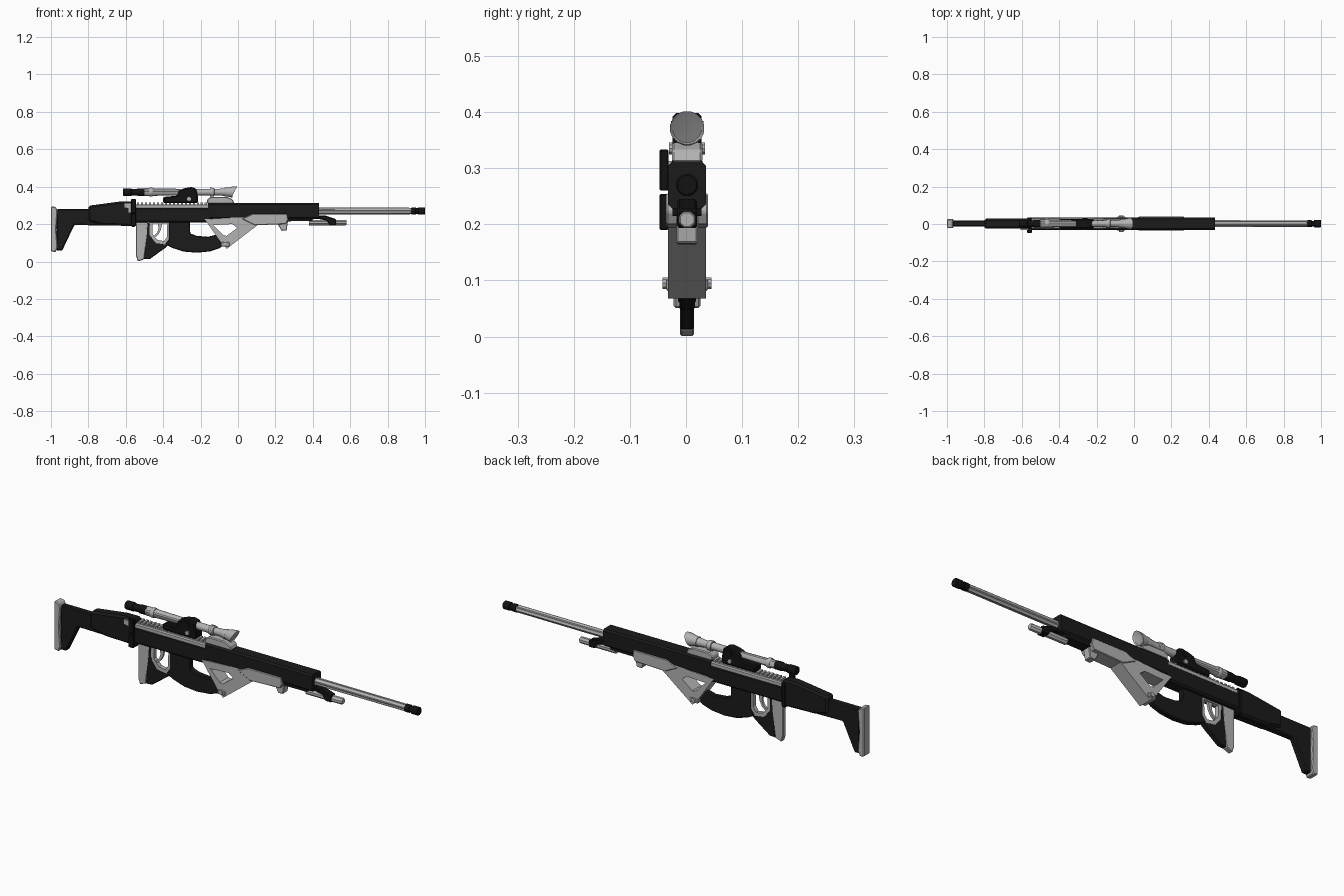
import bpy, bmesh, math

if "Cube" in bpy.data.objects:
    bpy.data.objects.remove(bpy.data.objects["Cube"])

def material(name, v):
    m = bpy.data.materials.new(name)
    m.diffuse_color = (v, v, v, 1)
    m.use_nodes = True
    m.node_tree.nodes["Principled BSDF"].inputs["Base Color"].default_value = m.diffuse_color
    return m

LIGHT = material("light grey", 0.45)
DARK = material("charcoal", 0.011)
BLACK = material("black", 0.006)
YC = 0.002  # centre plane of the body

def finish(name, bm, mat, bevel=0, smooth=False):
    bmesh.ops.recalc_face_normals(bm, faces=bm.faces)
    me = bpy.data.meshes.new(name)
    bm.to_mesh(me)
    bm.free()
    me.materials.append(mat)
    ob = bpy.data.objects.new(name, me)
    bpy.context.collection.objects.link(ob)
    if bevel:
        b = ob.modifiers.new("bevel", 'BEVEL')
        b.width, b.segments, b.limit_method = bevel, 1, 'ANGLE'
        b.angle_limit = math.radians(40)
    if smooth:
        bpy.context.view_layer.objects.active = ob
        ob.select_set(True)
        bpy.ops.object.shade_smooth_by_angle(angle=math.radians(35))
        ob.select_set(False)
    return ob

def loft(name, loops, mat, bevel=0, smooth=False, closed=False):
    """Skin matching loops; cap the ends unless the loops form a ring."""
    bm = bmesh.new()
    vs = [[bm.verts.new(p) for p in lp] for lp in loops]
    n = len(vs[0])
    pairs = list(zip(vs, vs[1:])) + ([(vs[-1], vs[0])] if closed else [])
    for a, b in pairs:
        for i in range(n):
            j = (i + 1) % n
            bm.faces.new((a[i], a[j], b[j], b[i]))
    if not closed:
        bm.faces.new(vs[0])
        bm.faces.new(vs[-1])
    return finish(name, bm, mat, bevel, smooth)

def prism(name, pts, hw, mat, bevel=0, yc=YC):
    """Side outline in x, z given thickness in y."""
    return loft(name, [[(x, yc + s * hw, z) for x, z in pts] for s in (-1, 1)], mat, bevel)

def box(name, x0, x1, z0, z1, hw, mat, bevel=0, yc=YC):
    return prism(name, [(x0, z0), (x1, z0), (x1, z1), (x0, z1)], hw, mat, bevel, yc)

def frame(name, outer, inner, hw, mat):
    """Side outline with an open window."""
    return loft(name, [[(x, YC + s * hw, z) for x, z in pts]
                       for pts, s in ((outer, -1), (outer, 1), (inner, 1), (inner, -1))],
                mat, closed=True)

def tube(name, prof, z, mat, sides=16, flute=1.0, slant=0):
    """Turned part along x from (x, radius) pairs; flute shrinks alternate corners."""
    loops = []
    for k, (x, r) in enumerate(prof):
        lp = []
        for i in range(sides):
            a = 2 * math.pi * (i + .5) / sides
            q = r * (flute if i % 4 in (0, 1) else 1)
            dx = slant * math.sin(a) if k >= len(prof) - 2 else 0
            lp.append((x + dx, YC + q * math.cos(a), z + q * math.sin(a)))
        loops.append(lp)
    return loft(name, loops, mat, smooth=flute == 1.0)

def pin(name, x, z, r, y0, y1, mat, sides=10):
    return loft(name, [[(x + r * math.cos(2 * math.pi * i / sides), y,
                         z + r * math.sin(2 * math.pi * i / sides)) for i in range(sides)]
                       for y in (y0, y1)], mat)

def shell(name, x0, x1, z0, z1, hw, c, mat):
    """Chamfered long housing."""
    sec = [(-hw + c, z0), (hw - c, z0), (hw, z0 + c), (hw, z1 - c),
           (hw - c, z1), (-hw + c, z1), (-hw, z1 - c), (-hw, z0 + c)]
    return loft(name, [[(x, YC + y, z) for y, z in sec] for x in (x0, x1)], mat)

# Shoulder stock
prism("butt_pad", [(-1, .055), (-.975, .05), (-.965, .075), (-.972, .17), (-.965, .275),
                   (-.975, .292), (-1, .295)], .024, LIGHT, .004)
prism("stock", [(-.97, .28), (-.55, .28), (-.55, .19), (-.875, .195), (-.94, .058),
                (-.97, .058)], .016, DARK, .005)
prism("cheek_rest", [(-.80, .298), (-.62, .322), (-.55, .322), (-.55, .19), (-.72, .195),
                     (-.80, .215)], .027, DARK, .009)
box("stock_hinge", -.575, -.545, .185, .312, .033, BLACK, .008)
for z0, z1 in ((.19, .254), (.26, .333)):
    box("hinge_plate", -.572, -.545, z0, z1, .008, BLACK, .002, -.039)
prism("stock_latch", [(-.608, .313), (-.565, .313), (-.565, .262), (-.585, .262), (-.585, .285),
                      (-.608, .29)], .005, LIGHT, 0, -.028)

# Receiver, rail and handguard
shell("receiver", -.55, -.15, .208, .29, .033, .008, DARK)
shell("upper_receiver", -.548, -.16, .28, .306, .029, .005, LIGHT)
for i in range(18):
    x = -.54 + i * .0213
    box("rail_tooth", x, x + .012, .305, .316, .019, LIGHT)
shell("handguard", -.16, .432, .228, .312, .034, .008, DARK)
prism("handguard_keel", [(-.16, .235), (.405, .235), (.395, .216), (-.16, .212)], .026, DARK)

# Barrel and lower tube
tube("barrel", [(.42, .0185), (.93, .0175)], .27, LIGHT, 24, .84)
tube("muzzle", [(.925, .014), (.928, .019), (.95, .019), (.952, .015), (.962, .015),
                (.964, .02), (.997, .02), (1, .017)], .27, BLACK)
tube("lower_tube", [(.38, .016), (.575, .016), (.58, .013)], .208, LIGHT, 8)
prism("tube_clamp", [(.43, .245), (.47, .245), (.525, .226), (.525, .193), (.49, .193),
                     (.475, .218), (.43, .228)], .018, BLACK, .004)

# Pistol grip, trigger and lower bow
prism("grip_back", [(-.545, .213), (-.48, .213), (-.485, .14), (-.502, .012), (-.535, 0),
                    (-.545, .03)], .0125, LIGHT, .003)
prism("grip", [(-.488, .205), (-.472, .205), (-.47, .14), (-.44, .1), (-.37, .09), (-.39, .072),
               (-.47, .014), (-.503, .012)], .012, DARK, .003)
frame("trigger_guard",
      [(-.475, .212), (-.36, .212), (-.362, .125), (-.385, .09), (-.44, .098), (-.475, .14)],
      [(-.458, .202), (-.378, .202), (-.38, .132), (-.395, .109), (-.43, .115), (-.458, .147)],
      .011, LIGHT)
prism("trigger", [(-.428, .205), (-.405, .205), (-.412, .17), (-.425, .145), (-.445, .128),
                  (-.45, .137), (-.432, .155), (-.425, .175)], .006, LIGHT)
prism("lower_bow", [(-.37, .215), (-.258, .215), (-.255, .15), (-.22, .137), (-.16, .132),
                    (-.11, .145), (-.06, .1), (-.10, .07), (-.15, .054), (-.22, .047), (-.29, .053),
                    (-.35, .072), (-.39, .092), (-.37, .12)], .014, DARK, .004)

# Angled foregrip
frame("foregrip",
      [(-.178, .226), (.06, .24), (.105, .195), (-.06, .068), (-.092, .102)],
      [(-.132, .195), (-.03, .2), (-.004, .18), (-.06, .137), (-.078, .14)], .034, LIGHT)
prism("foregrip_mount", [(.02, .228), (.08, .255), (.262, .255), (.268, .222), (.255, .2),
                         (.09, .194)], .0375, LIGHT, .003)
prism("foregrip_lug", [(.205, .215), (.268, .222), (.26, .166), (.232, .164)], .019, LIGHT, .003)
box("foregrip_foot", -.092, -.045, .08, .104, .037, LIGHT, .004)
pin("foregrip_pin", -.068, .095, .011, -.042, .045, LIGHT)

# Scope with its mounts
SZ = .371
tube("eyepiece", [(-.615, .019), (-.61, .021), (-.572, .021), (-.568, .018), (-.54, .018),
                  (-.535, .021), (-.5, .021)], SZ, BLACK)
tube("scope_rear_tube", [(-.5, .022), (-.46, .022), (-.44, .02), (-.31, .018)], SZ, LIGHT, 16, .9)
tube("scope_ring", [(-.475, .022), (-.472, .024), (-.458, .024), (-.455, .022)], SZ, LIGHT)
tube("scope_front_tube", [(-.23, .018), (-.15, .018), (-.148, .023), (-.128, .023),
                          (-.126, .017), (-.1, .018)], SZ, LIGHT)
tube("objective_bell", [(-.1, .018), (-.07, .021), (-.03, .03), (-.02, .031), (-.024, .026)],
     SZ, LIGHT, 16, 1.0, .016)
for x in (-.145, -.065):
    tube("front_ring", [(x - .006, .024), (x + .006, .024)], SZ, LIGHT)
prism("scope_cradle", [(-.40, .312), (-.215, .312), (-.215, .35), (-.225, .392), (-.25, .398),
                       (-.285, .392), (-.315, .382), (-.325, .352), (-.40, .345)], .026, BLACK, .006)
pin("cradle_knob", -.262, .335, .011, -.03, .034, LIGHT)
pin("turret", -.262, .372, .013, -.027, .031, BLACK)
prism("front_mount", [(-.165, .31), (-.02, .31), (-.028, .332), (-.06, .346), (-.145, .346),
                      (-.165, .332)], .027, LIGHT, .004)
